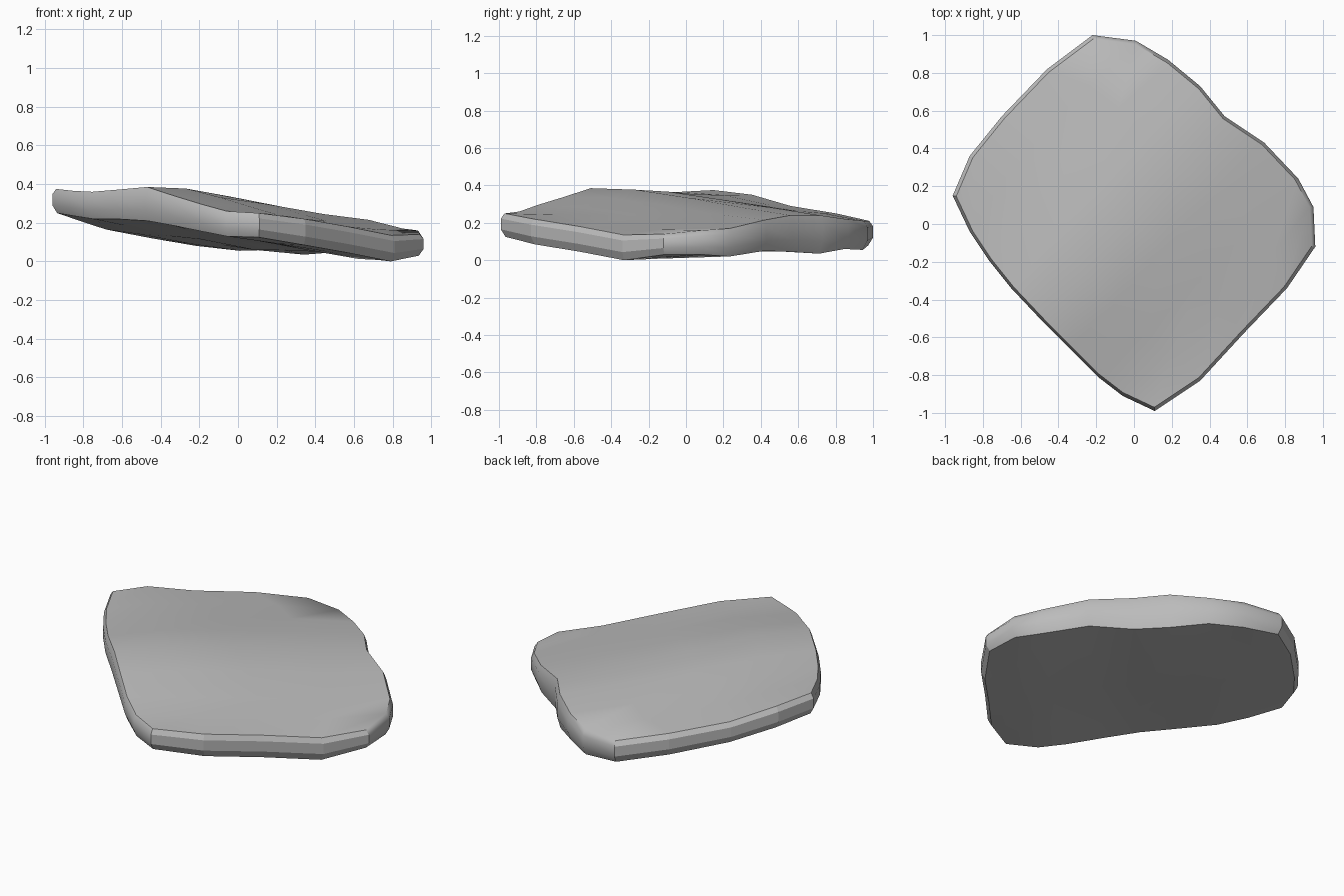
import bpy
import bmesh
import math
from mathutils import Vector

cube = bpy.data.objects.get("Cube")
if cube:
    bpy.data.objects.remove(cube, do_unlink=True)

# Four rim sides of the slab; each point is x, y, top height, bottom height
front_left = [(.11, -.99, .25, .125), (-.06, -.91, .26, .13), (-.19, -.81, .295, .155),
              (-.34, -.66, .34, .185), (-.48, -.52, .385, .21), (-.65, -.34, .37, .22),
              (-.77, -.19, .36, .22), (-.87, -.04, .365, .235), (-.96, .15, .375, .25)]
back_right = [(.96, -.12, .14, .03), (.95, .09, .16, .03), (.87, .24, .17, .02),
              (.69, .43, .215, .05), (.48, .57, .24, .045), (.35, .73, .24, .035),
              (.18, .87, .22, .06), (.01, .97, .21, .055), (-.22, 1, .21, .08)]
front_right = [front_left[0], (.35, -.83, .22, .085), (.58, -.58, .18, .045),
               (.81, -.34, .135, 0), back_right[0]]
back_left = [front_left[-1], (-.87, .36, .35, .22), (-.7, .57, .29, .165),
             (-.46, .82, .25, .12), back_right[-1]]
fl, br, fr, bl = [[Vector(p) for p in side]
                  for side in (front_left, back_right, front_right, back_left)]
ROWS, COLS = len(fl), len(fr)


def patch(i, j):
    """Blend the four rim sides into one smooth sheet."""
    s, t = i / (ROWS - 1), j / (COLS - 1)
    across = fl[i].lerp(br[i], t)
    along = fr[j].lerp(bl[j], s)
    corners = fl[0].lerp(br[0], t).lerp(fl[-1].lerp(br[-1], t), s)
    p = across + along - corners
    p.z += .03 * math.sin(math.pi * s) * math.sin(math.pi * t)
    return p


def make_material(name, value):
    mat = bpy.data.materials.new(name)
    mat.use_nodes = True
    colour = (value, value, value, 1)
    mat.diffuse_color = colour
    mat.node_tree.nodes["Principled BSDF"].inputs["Base Color"].default_value = colour
    return mat


bm = bmesh.new()

# Top and bottom sheets, drawn in slightly from the rim
sheets = []
for level, inset in ((0, .98), (1, .975)):
    grid = {}
    for i in range(ROWS):
        for j in range(COLS):
            p = patch(i, j)
            grid[i, j] = bm.verts.new((p.x * inset, p.y * inset, p[2 + level]))
    for i in range(ROWS - 1):
        for j in range(COLS - 1):
            corner = [grid[i, j], grid[i, j + 1], grid[i + 1, j + 1], grid[i + 1, j]]
            bm.faces.new(corner).smooth = True
    sheets.append(grid)

# Rim keys in order round the slab
last_row, last_col = ROWS - 1, COLS - 1
loop = [(0, j) for j in range(last_col)]
loop += [(i, last_col) for i in range(last_row)]
loop += [(last_row, j) for j in range(last_col, 0, -1)]
loop += [(i, 0) for i in range(last_row, 0, -1)]

# Bevelled rim: chamfer, upright band, chamfer
rings = [[sheets[0][k] for k in loop]]
for drop in (.22, .68):
    ring = []
    for k in loop:
        p = patch(*k)
        ring.append(bm.verts.new((p.x, p.y, p.z + (p.w - p.z) * drop)))
    rings.append(ring)
rings.append([sheets[1][k] for k in loop])

for upper, lower in zip(rings, rings[1:]):
    for n, key in enumerate(loop):
        m = (n + 1) % len(loop)
        face = bm.faces.new((upper[n], lower[n], lower[m], upper[m]))
        # The two cut ends are faceted, the two worn sides are rounded
        face.smooth = not (key[0] == loop[m][0] and key[0] in (0, last_row))

bmesh.ops.recalc_face_normals(bm, faces=bm.faces)

# Keep the boundary between facets and rounded surfaces crisp
for edge in bm.edges:
    faces = edge.link_faces
    flat = any(not f.smooth for f in faces)
    edge.smooth = not flat and edge.calc_face_angle(0) < math.radians(50)

mesh = bpy.data.meshes.new("stone_slab")
bm.to_mesh(mesh)
bm.free()
mesh.materials.append(make_material("stone grey", .5))
slab = bpy.data.objects.new("stone_slab", mesh)
bpy.context.collection.objects.link(slab)
